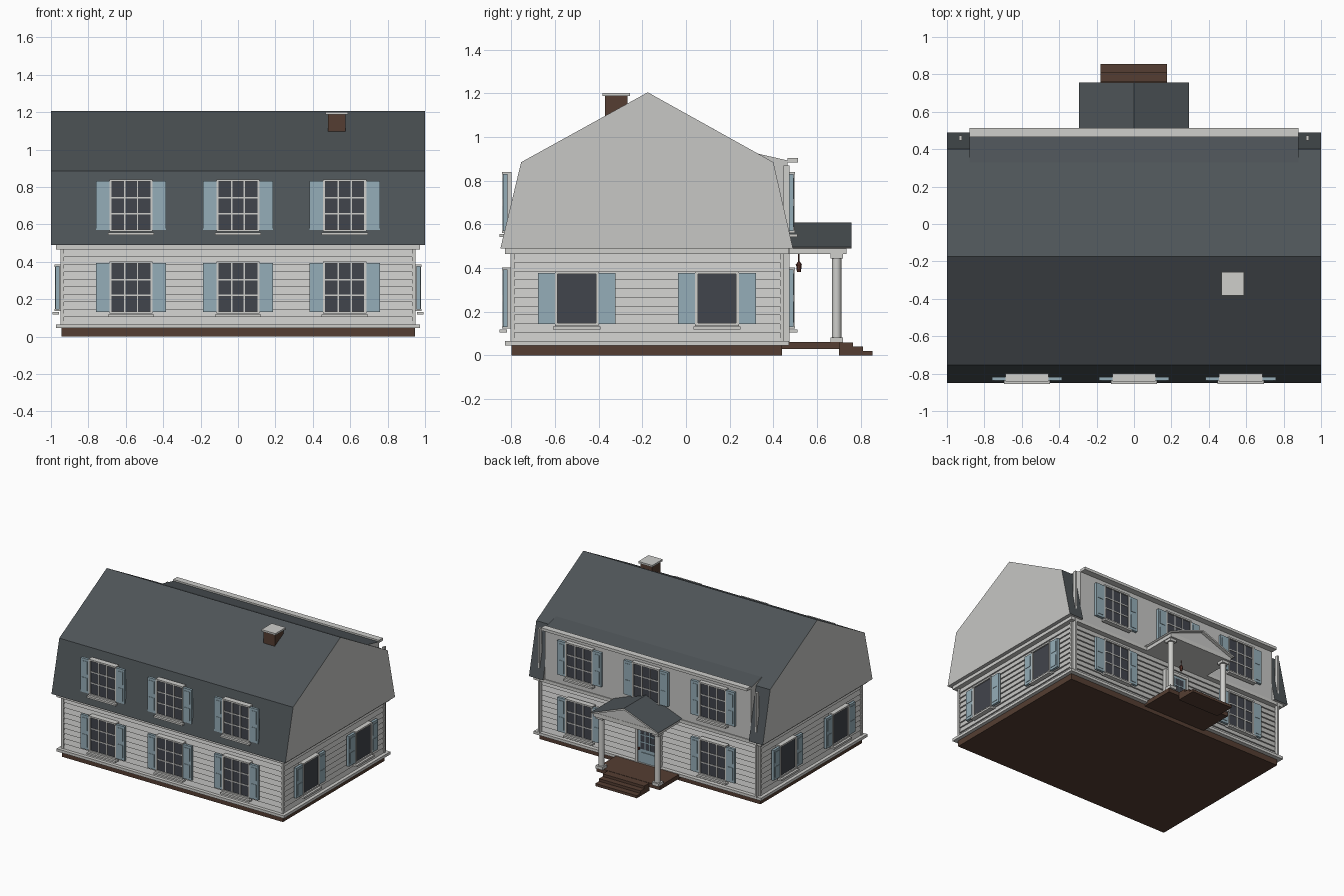
import bpy, bmesh, math
from mathutils import Matrix, Vector

if "Cube" in bpy.data.objects:
    bpy.data.objects.remove(bpy.data.objects["Cube"], do_unlink=True)


def material(name, r, g, b):
    m = bpy.data.materials.new(name)
    m.use_nodes = True
    m.diffuse_color = (r, g, b, 1)
    node = m.node_tree.nodes["Principled BSDF"]
    node.inputs["Base Color"].default_value = (r, g, b, 1)
    node.inputs["Roughness"].default_value = 0.9
    return m


WALL = material("wall grey", .57, .57, .555)
TRIM = material("trim white", .62, .62, .6)
ROOF = material("slate roof", .075, .088, .096)
BLUE = material("shutter blue", .3, .42, .48)
BRICK = material("brick brown", .09, .048, .032)
GLASS = material("dark glass", .053, .058, .072)
COPPER = material("lantern copper", .11, .035, .025)


def make_mesh(name, bm, mats):
    bmesh.ops.recalc_face_normals(bm, faces=bm.faces)
    me = bpy.data.meshes.new(name)
    bm.to_mesh(me)
    bm.free()
    for m in mats:
        me.materials.append(m)
    return me


def place(name, me, loc=(0, 0, 0), turn=0):
    ob = bpy.data.objects.new(name, me)
    ob.location = loc
    ob.rotation_euler.z = math.radians(turn)
    bpy.context.scene.collection.objects.link(ob)
    return ob


def add_box(bm, x, y, z, slot=0, taper=0):
    """Box from (low, high) ranges; taper pulls the top edges inward."""
    verts = bmesh.ops.create_cube(bm, size=1)["verts"]
    for v in verts:
        pull = taper if v.co.z > 0 else 0
        v.co = Vector((x[1] - pull if v.co.x > 0 else x[0] + pull,
                       y[1] - pull if v.co.y > 0 else y[0] + pull,
                       z[1] if v.co.z > 0 else z[0]))
    for f in {f for v in verts for f in v.link_faces}:
        f.material_index = slot


def box(name, x, y, z, mat):
    bm = bmesh.new()
    add_box(bm, x, y, z)
    return place(name, make_mesh(name, bm, [mat]))


def prism(name, profile, axis, lo, hi, mats, rule=None):
    """Extrude a profile along x or y; rule picks a material slot per normal."""
    bm = bmesh.new()
    point = (lambda a, b: (lo, a, b)) if axis == "x" else (lambda a, b: (a, lo, b))
    face = bm.faces.new([bm.verts.new(point(a, b)) for a, b in profile])
    ext = bmesh.ops.extrude_face_region(bm, geom=[face])["geom"]
    move = Vector((hi - lo, 0, 0) if axis == "x" else (0, hi - lo, 0))
    bmesh.ops.translate(bm, vec=move, verts=[g for g in ext if isinstance(g, bmesh.types.BMVert)])
    bmesh.ops.recalc_face_normals(bm, faces=bm.faces)
    bm.normal_update()
    if rule:
        for f in bm.faces:
            f.material_index = rule(f.normal)
    return place(name, make_mesh(name, bm, mats))


def cylinder(name, x, y, z, radius, mat, sides=16, top=None):
    bm = bmesh.new()
    bmesh.ops.create_cone(bm, cap_ends=True, segments=sides, radius1=radius,
                          radius2=radius if top is None else top, depth=z[1] - z[0],
                          matrix=Matrix.Translation((x, y, sum(z) / 2)))
    ob = place(name, make_mesh(name, bm, [mat]))
    bpy.ops.object.select_all(action="DESELECT")
    ob.select_set(True)
    bpy.context.view_layer.objects.active = ob
    bpy.ops.object.shade_smooth_by_angle()
    return ob


def grid_bars(bm, half, z, y, count, slot):
    """Thin bars that split an opening into count by count panes."""
    for i in range(1, count):
        t = i / count
        cx, cz = half * (2 * t - 1), z[0] + t * (z[1] - z[0])
        add_box(bm, (cx - .004, cx + .004), y, z, slot)
        add_box(bm, (-half, half), y, (cz - .004, cz + .004), slot)


def window_mesh(name, half, outer, height, panes):
    """Window with casing, sill and two shutters, facing -y, bottom at z = 0."""
    bm = bmesh.new()
    edge = .012
    add_box(bm, (-half, half), (-.033, 0), (0, height), 1)
    if panes:
        grid_bars(bm, half, (0, height), (-.037, -.03), panes, 0)
    for s in (-1, 1):
        a, b = sorted((s * half, s * (half + edge)))
        add_box(bm, (a, b), (-.041, 0), (0, height))
        a, b = sorted((s * (half + edge), s * outer))
        add_box(bm, (a, b), (-.037, -.017), (-.004, height + .004), 2)
        # raised slat panels on the shutter
        for k in (0, 1):
            low = .015 + k * height / 2
            add_box(bm, (a + .014, b - .014), (-.04, -.03), (low, low + height / 2 - .03), 2)
    add_box(bm, (-half - edge, half + edge), (-.043, 0), (height, height + edge))
    add_box(bm, (-half - edge, half + edge), (-.043, 0), (-edge, 0))
    add_box(bm, (-half - .02, half + .02), (-.055, -.02), (-.03, -.016))
    return make_mesh(name, bm, [TRIM, GLASS, BLUE])


# Foundation, clapboard walls and trim bands
box("foundation", (-.945, .945), (-.8, .44), (0, .05), BRICK)
bm = bmesh.new()
boards = 10
for i in range(boards):
    z = .065 + i * .04
    add_box(bm, (-.946, .946), (-.801, .443), (z, z + .04), taper=.011)
place("clapboard_walls", make_mesh("clapboard_walls", bm, [WALL]))
for name, z in (("base_trim", (.045, .066)), ("eave_trim", (.465, .49))):
    box(name, (-.972, .972), (-.828, .472), z, TRIM)
for sx in (-1, 1):
    for label, y in (("front", (-.804, -.785)), ("back", (.43, .447))):
        x = sorted((sx * .93, sx * .949))
        box(label + "_corner_board", x, y, (.06, .47), TRIM)

# Gambrel roof: two end bays, and a middle bay opened into a full-width dormer
front_side = [(-.85, .49), (-.755, .885), (-.175, 1.205)]
end_bay = front_side + [(.4, .885), (.49, .49)]
middle_bay = front_side + [(.33, .924), (.465, .893), (.465, .49)]


def roof_rule(n):
    return 1 if abs(n.x) > .5 or abs(n.y) > .99 or n.z < -.5 else 0


prism("roof_middle", middle_bay, "x", -.88, .88, [ROOF, WALL], roof_rule)
for lo, hi in ((-1, -.88), (.88, 1)):
    prism("roof_end", end_bay, "x", lo, hi, [ROOF, WALL], roof_rule)
box("dormer_gutter", (-.88, .88), (.465, .513), (.884, .905), TRIM)
for sx in (-1, 1):
    x = sx * .928
    box("downspout", (x - .008, x + .008), (.447, .473), (.06, .87), TRIM)

# Chimney
box("chimney", (.48, .575), (-.372, -.268), (1, 1.19), BRICK)
box("chimney_cap", (.468, .588), (-.383, -.257), (1.188, 1.202), TRIM)

# Windows
big = window_mesh("window", .104, .188, .255, 3)
small = window_mesh("side_window", .088, .178, .225, 0)
for x in (-.572, 0, .57):
    for z in (.135, .573):
        place("front_window", big, (x, -.8, z))
        if x or z > .5:
            place("back_window", big, (x, .455, z), 180)
for y in (-.5, .142):
    place("left_window", small, (.938, y, .148), 90)
    place("right_window", small, (-.938, y, .148), -90)

# Door with glazed upper half
bm = bmesh.new()
add_box(bm, (-.085, .085), (-.025, 0), (0, .3), 2)
add_box(bm, (-.06, .06), (-.029, -.02), (.11, .28), 1)
grid_bars(bm, .06, (.11, .28), (-.032, -.025), 3, 2)
add_box(bm, (-.06, .06), (-.03, -.02), (.025, .085), 2)
for s in (-1, 1):
    add_box(bm, sorted((s * .085, s * .105)), (-.033, 0), (0, .3))
add_box(bm, (-.105, .105), (-.033, 0), (.3, .322))
place("door", make_mesh("door", bm, [TRIM, GLASS, BLUE]), (0, .44, .062), 180)
cylinder("door_knob", .07, .478, (.168, .184), .008, COPPER, 8)

# Porch floor and steps
box("porch_floor", (-.27, .27), (.44, .705), (.03, .062), BRICK)
for i, depth in enumerate((.855, .81, .765)):
    box("porch_step", (-.178, .176), (.7, depth), (i * .02, i * .02 + .02), BRICK)

# Porch columns, beam, pediment and roof
for x in (-.24, .24):
    cylinder("porch_column", x, .69, (.08, .45), .021, TRIM)
    for z in ((.06, .083), (.445, .467)):
        box("column_block", (x - .029, x + .029), (.661, .719), z, TRIM)
box("porch_beam", (-.275, .275), (.46, .735), (.465, .497), TRIM)
prism("porch_pediment", [(-.27, .495), (.27, .495), (0, .597)], "y", .46, .733, [WALL])
prism("porch_roof", [(-.293, .497), (0, .61), (.293, .497), (.28, .49), (0, .596), (-.28, .49)],
      "y", .46, .757, [ROOF, TRIM], lambda n: 1 if n.z < .5 else 0)

# Hanging lantern
cylinder("lantern_chain", 0, .517, (.42, .468), .003, COPPER, 6)
cylinder("lantern_cap", 0, .517, (.415, .43), .015, COPPER, 6, .004)
cylinder("lantern_body", 0, .517, (.382, .416), .009, COPPER, 6, .013)
